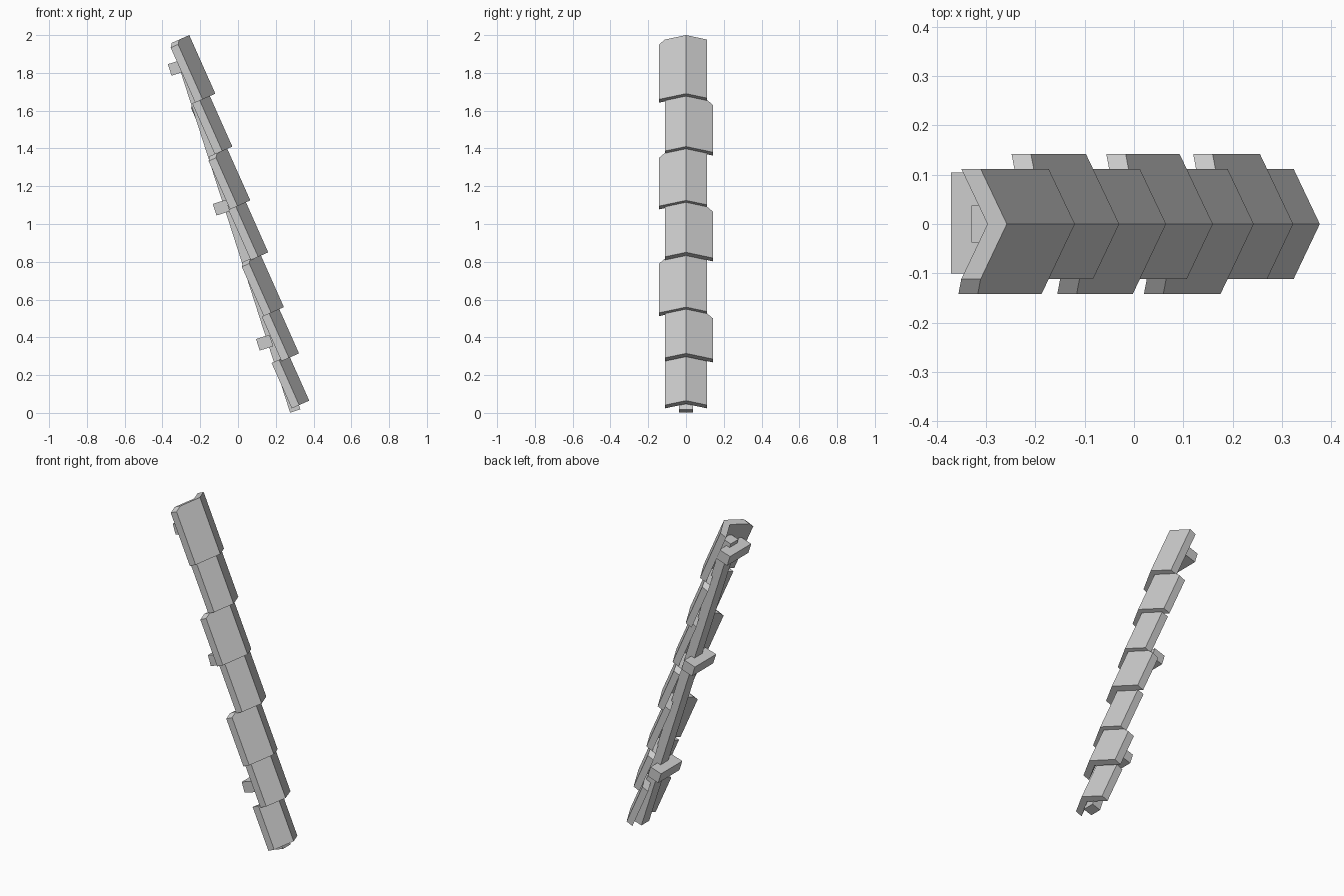
import bpy, bmesh, math
from mathutils import Vector, Matrix

if "Cube" in bpy.data.objects:
    bpy.data.objects.remove(bpy.data.objects["Cube"])

TILT = math.radians(24)          # shingle lean
BEAM_TILT = math.radians(17.8)   # beam lean
THICK, PITCH = 0.043, 0.52       # shingle thickness, V slope
WIDE, NARROW, CLIP = 0.142, 0.112, 0.03


def make_object(name, bm):
    bmesh.ops.recalc_face_normals(bm, faces=bm.faces)
    mesh = bpy.data.meshes.new(name)
    bm.to_mesh(mesh)
    bm.free()
    obj = bpy.data.objects.new(name, mesh)
    bpy.context.collection.objects.link(obj)
    return obj


def ridge_shingle(name, x, z_low, z_top, right, left):
    """V-shaped cap; (x, z_low) is the lower end of its outer ridge."""
    up = Vector((-math.sin(TILT), 0, math.cos(TILT)))
    out = Vector((math.cos(TILT), 0, math.sin(TILT)))
    base = Vector((x, 0, z_low))
    length = (z_top - z_low) / math.cos(TILT)

    def wing(side, width):
        # outline of one wing as (y, height); wide wings lose their top corner
        if width > 0.13:
            return [(side * width, 0), (side * width, length - CLIP * 0.7),
                    (side * (width - CLIP), length)]
        return [(side * width, 0), (side * width, length)]

    bm = bmesh.new()
    layers = []
    for depth in (0, -THICK):
        def vert(p):
            return bm.verts.new(base + up * p[1] + out * (depth - PITCH * abs(p[0]))
                                + Vector((0, p[0], 0)))
        low, top = vert((0, 0)), vert((0, length))
        r = [vert(p) for p in wing(-1, right)]
        l = [vert(p) for p in wing(1, left)]
        bm.faces.new([low] + r + [top])
        bm.faces.new([low] + l + [top])
        layers.append([low] + r + [top] + l[::-1])
    n = len(layers[0])
    for i in range(n):
        j = (i + 1) % n
        bm.faces.new([layers[0][i], layers[0][j], layers[1][j], layers[1][i]])
    make_object(name, bm)


def leaning_box(name, centre, size):
    bm = bmesh.new()
    bmesh.ops.create_cube(bm, size=1)
    m = (Matrix.Translation(centre) @ Matrix.Rotation(-BEAM_TILT, 4, 'Y')
         @ Matrix.Diagonal((*size, 1)))
    bmesh.ops.transform(bm, matrix=m, verts=bm.verts)
    make_object(name, bm)


# Overlapping shingles, top to bottom, wide wing alternating sides
lows = [(-0.12, 1.69), (-0.03, 1.41), (0.065, 1.125), (0.16, 0.85),
        (0.243, 0.56), (0.323, 0.315), (0.377, 0.065)]
z_top = 2.0
for i, (x, z) in enumerate(lows):
    right = WIDE if i in (0, 2, 4) else NARROW
    left = WIDE if i in (1, 3, 5) else NARROW
    ridge_shingle(f"ridge_shingle_{i + 1}", x, z, z_top, right, left)
    z_top = z - 0.01

# Support beam behind the shingles
foot = Vector((0.303, 0, 0.01))
axis = Vector((-math.sin(BEAM_TILT), 0, math.cos(BEAM_TILT)))
leaning_box("support_beam", foot + axis * 0.99, (0.057, 0.075, 1.98))

# Cross blocks on the back of the beam
for i, (x, z) in enumerate([(-0.326, 1.827), (-0.088, 1.087), (0.141, 0.372)]):
    leaning_box(f"cross_block_{i + 1}", Vector((x, 0.002, z)), (0.075, 0.205, 0.064))
